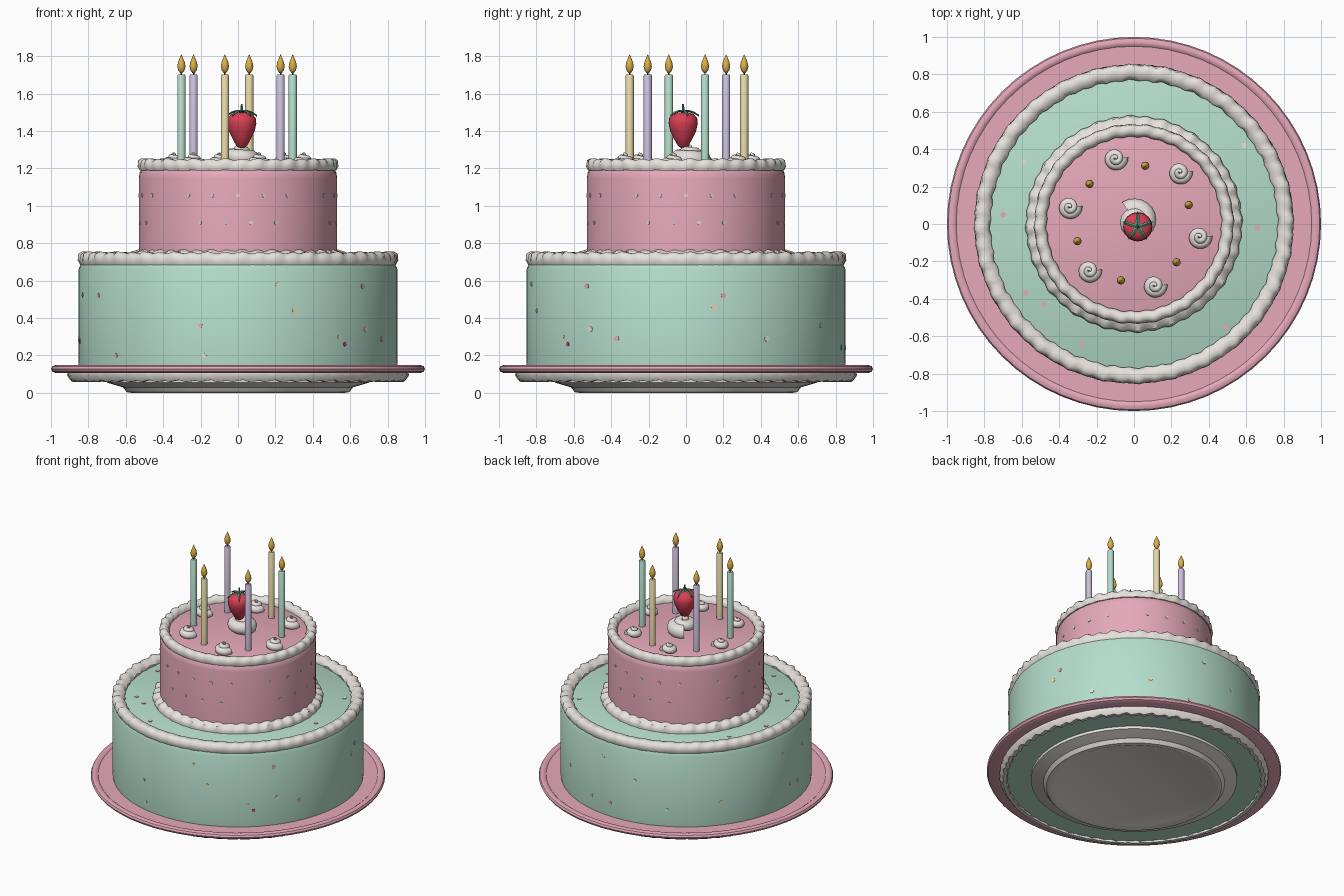
import bpy, bmesh, math, random
from mathutils import Vector, Matrix

if "Cube" in bpy.data.objects:
    bpy.data.objects.remove(bpy.data.objects["Cube"])

random.seed(4)
TAU = math.tau


def mat(name, r, g, b):
    m = bpy.data.materials.new(name)
    lin = [c / 12.92 if c <= 0.04045 else ((c + 0.055) / 1.055) ** 2.4 for c in (r, g, b)]
    m.diffuse_color = (*lin, 1)
    m.use_nodes = True
    m.node_tree.nodes["Principled BSDF"].inputs["Base Color"].default_value = m.diffuse_color
    return m


PINK = mat("pink icing", 0.90, 0.66, 0.73)
MINT = mat("mint icing", 0.71, 0.87, 0.80)
CREAM = mat("cream", 0.91, 0.89, 0.87)
LAV = mat("lavender wax", 0.80, 0.76, 0.87)
YEL = mat("yellow wax", 0.92, 0.87, 0.67)
FLAME = mat("flame gold", 0.87, 0.69, 0.28)
RED = mat("strawberry red", 0.85, 0.25, 0.33)
LEAF = mat("leaf green", 0.33, 0.60, 0.47)
WICK = mat("dark wick", 0.22, 0.18, 0.15)


def finish(bm, name, mats, angle=35):
    bmesh.ops.recalc_face_normals(bm, faces=bm.faces)
    me = bpy.data.meshes.new(name)
    bm.to_mesh(me)
    bm.free()
    for m in mats:
        me.materials.append(m)
    me.shade_smooth()
    me.set_sharp_from_angle(angle=math.radians(angle))
    ob = bpy.data.objects.new(name, me)
    bpy.context.collection.objects.link(ob)
    return ob


def grid_faces(bm, rows, close_rows=False):
    n = len(rows)
    for i in range(n if close_rows else n - 1):
        a, b = rows[i], rows[(i + 1) % n]
        k = len(a)
        for j in range(k):
            bm.faces.new((a[j], a[(j + 1) % k], b[(j + 1) % k], b[j]))


def lathe(name, profile, m, seg=64, at=(0, 0), angle=35):
    """Revolve (radius, z) points; both ends are capped."""
    bm = bmesh.new()
    rows = [[bm.verts.new((at[0] + r * math.cos(TAU * j / seg), at[1] + r * math.sin(TAU * j / seg), z))
             for j in range(seg)] for r, z in profile]
    grid_faces(bm, rows)
    bm.faces.new(rows[0])
    bm.faces.new(rows[-1])
    return finish(bm, name, [m], angle)


def ruffle(name, section, lobes, amp, seg=192):
    """Closed ring of (radius, z, wave amount) points with a piped wave."""
    bm = bmesh.new()
    rows = []
    for j in range(seg):
        a = TAU * j / seg
        w = amp * math.sin(lobes * a) + 0.4 * amp * math.sin(lobes * 0.5 * a + 1)
        rows.append([bm.verts.new(((r + w * k) * math.cos(a), (r + w * k) * math.sin(a), z + 0.8 * w * k))
                     for r, z, k in section])
    grid_faces(bm, rows, True)
    return finish(bm, name, [CREAM], 50)


def swirl(name, x, y, z, s, h, turn):
    """Piped spiral dollop: tapering tube wound inward and upward."""
    bm = bmesh.new()
    rows, steps = [], 44
    for i in range(steps + 1):
        t = i / steps
        a = turn - t * TAU * 2.1
        R, tube = s * 0.55 * (1 - t) ** 0.9, s * (0.42 - 0.29 * t)
        out = Vector((math.cos(a), math.sin(a), 0))
        c = Vector((x, y, z + s * 0.25 + (h - s * 0.38) * t)) + out * R
        rows.append([bm.verts.new(c + out * tube * math.cos(TAU * j / 10) + Vector((0, 0, tube * math.sin(TAU * j / 10))))
                     for j in range(10)])
    grid_faces(bm, rows)
    bm.faces.new(rows[0])
    bm.faces.new(rows[-1])
    return finish(bm, name, [CREAM], 60)


# Plate, foot and underside
lathe("plate_foot", [(0.54, 0.012), (0.57, 0), (0.595, 0.004), (0.615, 0.03), (0.65, 0.04),
                     (0.70, 0.055), (0.70, 0.11)], CREAM)
lathe("underside_disc", [(0.88, 0.075), (0.88, 0.11)], MINT)
lathe("plate", [(0.88, 0.108), (0.975, 0.106), (0.993, 0.114), (1.0, 0.128), (0.993, 0.142), (0.975, 0.149),
                (0.96, 0.146), (0.95, 0.138), (0.86, 0.138)], PINK)
ruffle("plate_ruffle", [(0.87, 0.112, 0), (0.91, 0.112, 0), (0.912, 0.092, 0.4), (0.89, 0.063, 1),
                        (0.865, 0.063, 1), (0.855, 0.09, 0)], 64, 0.006)

# Cake tiers
lathe("lower_tier", [(0.85, 0.13), (0.853, 0.16), (0.853, 0.66), (0.84, 0.69), (0.81, 0.705)], MINT)
lathe("upper_tier", [(0.53, 0.70), (0.53, 1.15), (0.525, 1.18), (0.51, 1.20), (0.48, 1.21)], PINK)

# Piped borders
ruffle("lower_tier_border", [(0.80, 0.68, 0), (0.84, 0.68, 0.2), (0.853, 0.705, 0.6), (0.846, 0.738, 1),
                             (0.825, 0.75, 1), (0.79, 0.748, 1), (0.768, 0.722, 0.7), (0.775, 0.69, 0)], 56, 0.006)
ruffle("upper_tier_base_border", [(0.51, 0.69, 0), (0.57, 0.69, 0.2), (0.577, 0.72, 0.7), (0.565, 0.748, 1),
                                  (0.54, 0.755, 1), (0.525, 0.765, 0.5), (0.51, 0.765, 0)], 40, 0.006)
ruffle("upper_tier_top_border", [(0.49, 1.19, 0), (0.525, 1.19, 0.2), (0.533, 1.21, 0.6), (0.527, 1.238, 1),
                                 (0.51, 1.249, 1), (0.485, 1.247, 1), (0.467, 1.225, 0.7), (0.47, 1.195, 0)], 36, 0.005)

# Dollops round the top, and the large one in the centre
for i, (x, y) in enumerate([(-0.10, 0.35), (0.245, 0.275), (0.35, -0.07), (0.11, -0.33), (-0.24, -0.25), (-0.345, 0.09)]):
    swirl(f"dollop_{i + 1}", x, y, 1.205, 0.072, 0.082, 0.1)
swirl("centre_dollop", 0.01, 0.015, 1.205, 0.13, 0.125, 2.2)

# Candles with wicks and flames
for i in range(6):
    a = math.radians(78 + 60 * i)
    p = (-0.005 + 0.313 * math.cos(a), 0.005 + 0.313 * math.sin(a))
    lathe(f"candle_{i + 1}", [(0.022, 1.20), (0.022, 1.695), (0.018, 1.703)], (YEL, LAV, MINT)[i % 3], 16, p)
    lathe(f"wick_{i + 1}", [(0.004, 1.70), (0.004, 1.73)], WICK, 6, p)
    lathe(f"flame_{i + 1}", [(0.006, 1.71), (0.017, 1.725), (0.022, 1.745), (0.018, 1.768),
                             (0.009, 1.79), (0.001, 1.81)], FLAME, 12, p, 80)

# Strawberry, leaves and stem
SX, SY = 0.02, -0.015
lathe("strawberry", [(0.006, 1.305), (0.028, 1.32), (0.05, 1.36), (0.069, 1.40), (0.078, 1.44), (0.075, 1.468),
                     (0.058, 1.49), (0.03, 1.499), (0.004, 1.50)], RED, 24, (SX, SY), 80)
lathe("strawberry_stem", [(0.009, 1.495), (0.006, 1.52), (0.005, 1.545)], LEAF, 8, (SX, SY))
bm = bmesh.new()
for i in range(5):
    a = TAU * (i + 0.25) / 5
    d, s = Vector((math.cos(a), math.sin(a), 0)), Vector((-math.sin(a), math.cos(a), 0))
    c = Vector((SX, SY, 0))
    rows = []
    for r, z, w in [(0.0, 1.505, 0.007), (0.03, 1.508, 0.011), (0.06, 1.498, 0.009), (0.085, 1.482, 0.001)]:
        b = c + d * r + Vector((0, 0, z))
        rows.append([bm.verts.new(b + s * w), bm.verts.new(b + Vector((0, 0, 0.005))),
                     bm.verts.new(b - s * w), bm.verts.new(b - Vector((0, 0, 0.006)))])
    grid_faces(bm, rows)
finish(bm, "strawberry_leaves", [LEAF])


# Sprinkles: thin discs lying on the icing
def sprinkles(name, items, mats):
    bm = bmesh.new()
    for pos, nrm, r, k in items:
        M = Matrix.Translation(pos) @ Vector(nrm).to_track_quat('Z', 'Y').to_matrix().to_4x4()
        res = bmesh.ops.create_cone(bm, cap_ends=True, segments=8, radius1=r, radius2=r, depth=0.008, matrix=M)
        for f in {f for v in res["verts"] for f in v.link_faces}:
            f.material_index = k
    finish(bm, name, mats)


def on_side(R, a, z, r, k):
    n = (math.cos(a), math.sin(a), 0)
    return ((R * n[0], R * n[1], z), n, r, k)


dots = []
for side in range(4):
    for j in range(-2, 3):
        dots.append(on_side(0.529, TAU * side / 4 + math.radians(15 * j), 1.055, 0.01, (j + side) % 3))
    for j in range(-2, 2):
        dots.append(on_side(0.529, TAU * side / 4 + math.radians(15 * j + 7.5), 0.91, 0.01, (j + side) % 3))
sprinkles("upper_tier_sprinkles", dots, [CREAM, MINT, LAV])

dots = []
front = [(-0.2, 0.36, 0), (-0.65, 0.2, 0), (-0.18, 0.2, 1), (0.21, 0.58, 2), (0.3, 0.44, 2), (0.54, 0.3, 2), (0.57, 0.26, 3)]
right = [(-0.53, 0.57, 0), (-0.51, 0.34, 1), (-0.37, 0.29, 0), (0.15, 0.46, 2), (0.2, 0.52, 0), (0.43, 0.29, 1)]
for x, z, k in front:
    dots.append(on_side(0.851, -math.acos(x / 0.85), z, 0.012, k))
for y, z, k in right:
    dots.append(on_side(0.851, math.asin(y / 0.85), z, 0.015, k))
for i in range(12):  # sides not shown
    dots.append(on_side(0.851, random.uniform(0.8, 3.9), random.uniform(0.2, 0.6), 0.013, i % 3))
for i, (x, y) in enumerate([(-0.7, 0.05), (-0.58, -0.37), (-0.48, -0.43), (-0.28, -0.64), (0.49, -0.55),
                            (0.66, -0.02), (0.59, 0.42), (-0.59, 0.33)]):
    dots.append(((x, y, 0.705), (0, 0, 1), 0.015, 0 if i < 6 else 1))
sprinkles("lower_tier_sprinkles", dots, [PINK, CREAM, YEL, RED])
